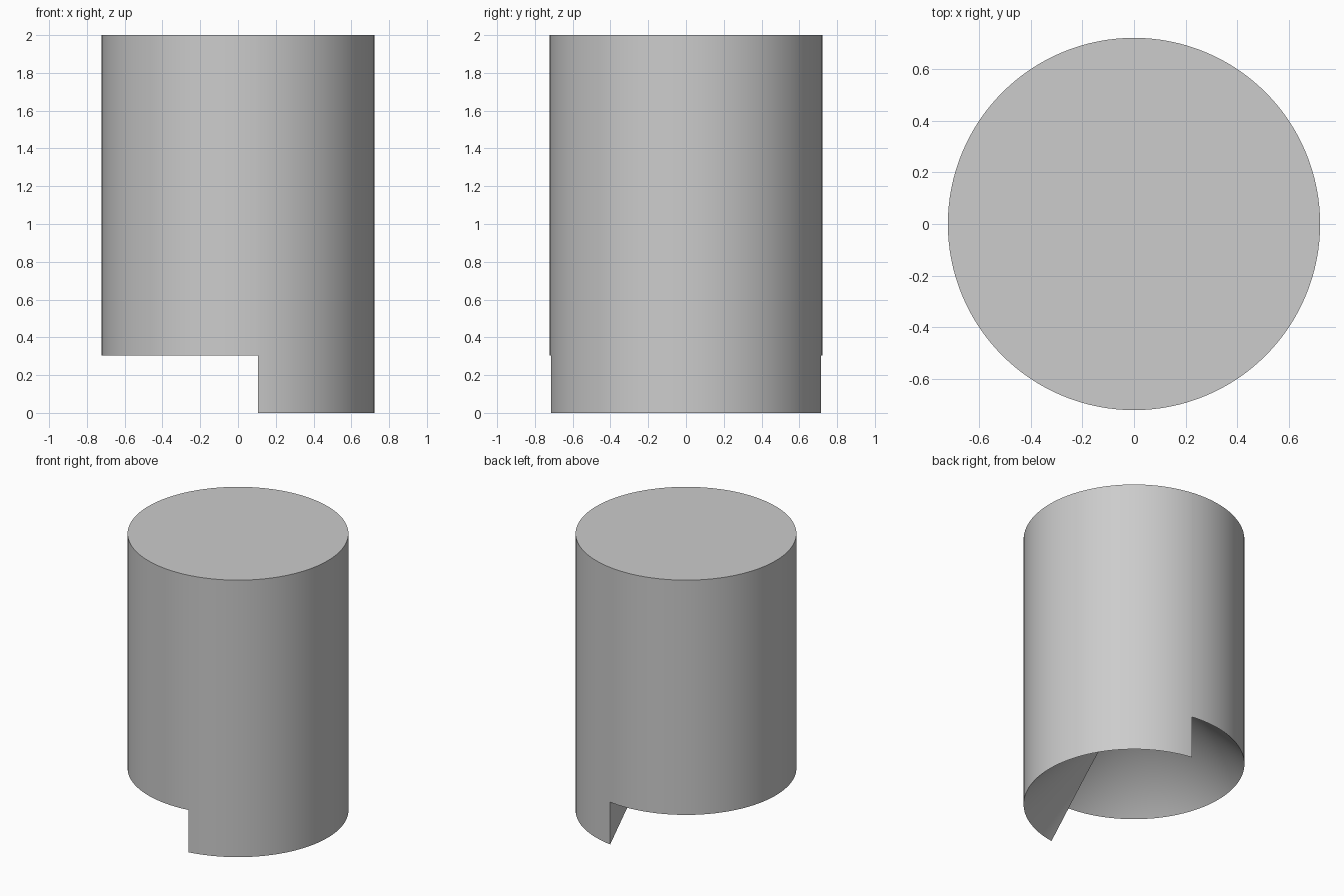
import bpy, bmesh, math

cube = bpy.data.objects.get("Cube")
if cube:
    bpy.data.objects.remove(cube, do_unlink=True)

RADIUS, TOP, STEP = 0.7225, 2.0, 0.305
CONE_HEIGHT = 0.72
CUT_X = 0.105
SIDES = 128

# Plain grey material
grey = bpy.data.materials.new("light_grey")
grey.use_nodes = True
colour = (0.604, 0.604, 0.604, 1)
grey.diffuse_color = colour
grey.node_tree.nodes["Principled BSDF"].inputs["Base Color"].default_value = colour

bm = bmesh.new()


def ring(z):
    angles = [math.tau * i / SIDES for i in range(SIDES)]
    return [bm.verts.new((RADIUS * math.cos(a), RADIUS * math.sin(a), z)) for a in angles]


# Cylinder wall, flat top and conical hollow underneath
low, high = ring(STEP), ring(TOP)
apex = bm.verts.new((0, 0, STEP + CONE_HEIGHT))
bm.faces.new(high)
for i in range(SIDES):
    j = (i + 1) % SIDES
    bm.faces.new((low[i], low[j], high[j], high[i]))
    bm.faces.new((low[j], low[i], apex))

# Split along the step plane
bmesh.ops.bisect_plane(bm, geom=bm.verts[:] + bm.edges[:] + bm.faces[:],
                       plane_co=(CUT_X, 0, 0), plane_no=(1, 0, 0))

# Pull one side of the hollow down to form the lower lip and its step face
bm.normal_update()
lip = [f for f in bm.faces
       if -0.99 < f.normal.z < -0.1 and f.calc_center_median().x > CUT_X]
moved = bmesh.ops.extrude_face_region(bm, geom=lip)["geom"]
bmesh.ops.translate(bm, vec=(0, 0, -STEP),
                    verts=[v for v in moved if isinstance(v, bmesh.types.BMVert)])
leftover = [f for f in lip if f.is_valid]
if leftover:
    bmesh.ops.delete(bm, geom=leftover, context='FACES')
bmesh.ops.recalc_face_normals(bm, faces=bm.faces[:])

mesh = bpy.data.meshes.new("hollow_cylinder")
bm.to_mesh(mesh)
bm.free()
mesh.materials.append(grey)
body = bpy.data.objects.new("hollow_cylinder", mesh)
bpy.context.collection.objects.link(body)

# Smooth round surfaces, sharp rims
bpy.ops.object.select_all(action='DESELECT')
body.select_set(True)
bpy.context.view_layer.objects.active = body
bpy.ops.object.shade_smooth_by_angle(angle=math.radians(30))
